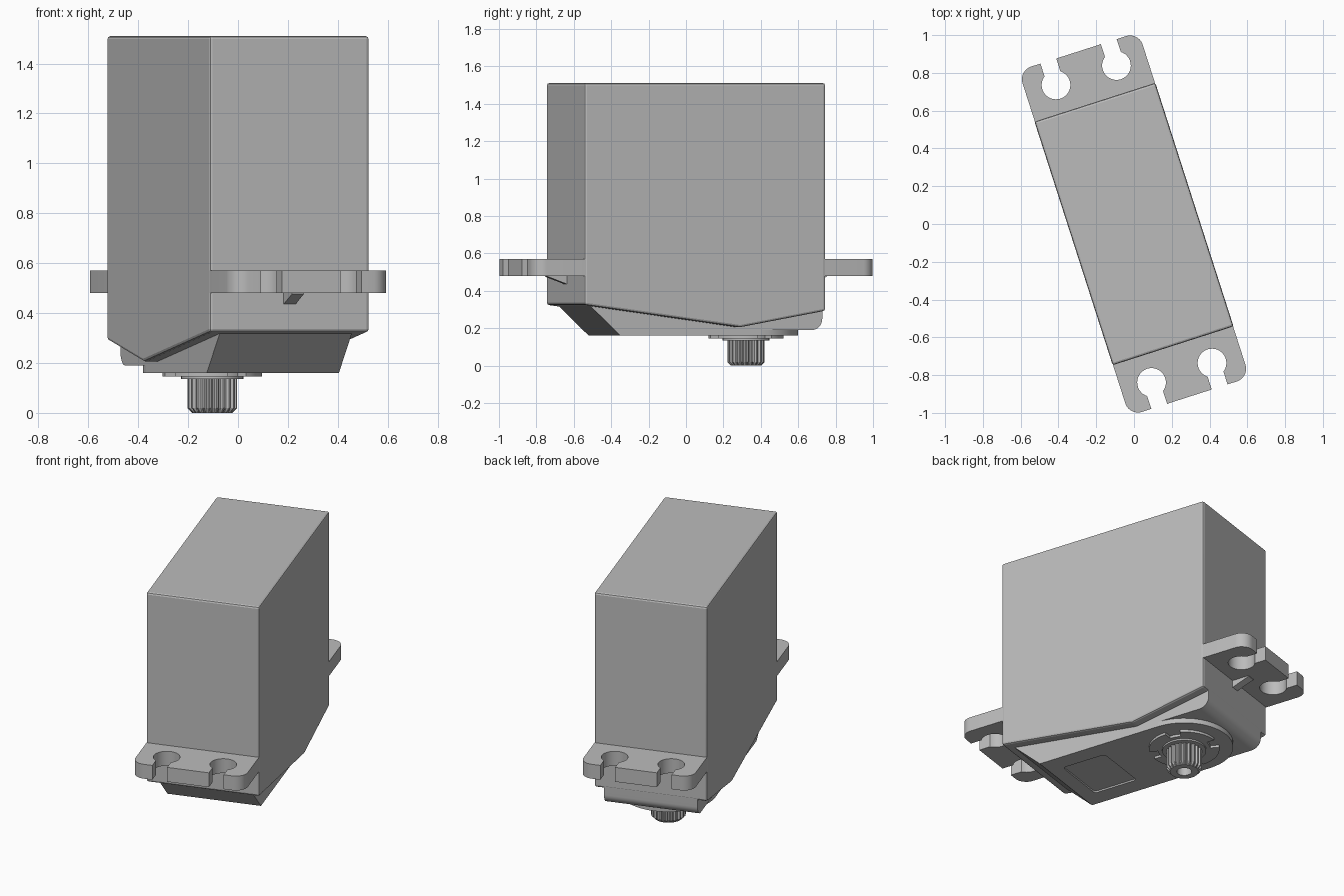
import bpy
import bmesh
from math import sin, cos, radians, pi, sqrt
from mathutils import Vector

if "Cube" in bpy.data.objects:
    bpy.data.objects.remove(bpy.data.objects["Cube"])

TURN = radians(17.8)      # the whole unit is turned about z
HALF_W, HALF_L = 0.336, 0.677

grey = bpy.data.materials.new("plain grey")
grey.use_nodes = True
GREY = (0.5, 0.5, 0.5, 1)
grey.diffuse_color = GREY
grey.node_tree.nodes["Principled BSDF"].inputs["Base Color"].default_value = GREY


def arc(cx, cy, r, start, end, steps=8):
    """Points on an arc, angles in degrees."""
    angles = [radians(start + (end - start) * i / steps) for i in range(steps + 1)]
    return [(cx + r * cos(a), cy + r * sin(a)) for a in angles]


def loft(name, rings, bevel=0.0):
    """Bridge equal-length rings of points and cap both ends."""
    bm = bmesh.new()
    loops = [[bm.verts.new(p) for p in ring] for ring in rings]
    n = len(loops[0])
    for a, b in zip(loops, loops[1:]):
        for i in range(n):
            j = (i + 1) % n
            bm.faces.new((a[i], a[j], b[j], b[i]))
    bm.faces.new(loops[0])
    bm.faces.new(loops[-1])
    bmesh.ops.recalc_face_normals(bm, faces=bm.faces)
    if bevel:
        bmesh.ops.bevel(bm, geom=list(bm.edges), offset=bevel, segments=2,
                        profile=0.5, affect='EDGES', clamp_overlap=True)
    mesh = bpy.data.meshes.new(name)
    bm.to_mesh(mesh)
    bm.free()
    mesh.materials.append(grey)
    ob = bpy.data.objects.new(name, mesh)
    bpy.context.collection.objects.link(ob)
    ob.rotation_euler.z = TURN
    parts.append(ob)
    return ob


def upright(name, outline, z0, z1, bevel=0.0):
    """Extrude an (x, y) outline along z."""
    return loft(name, [[(x, y, z) for x, y in outline] for z in (z0, z1)], bevel)


def sideways(name, profile, half_width, bevel=0.0):
    """Extrude a (y, z) profile symmetrically along x."""
    return loft(name, [[(x, y, z) for y, z in profile]
                       for x in (-half_width, half_width)], bevel)


parts = []

# Main case with a shallow V along its lower sides
sideways("main_case", [(-HALF_L, 1.51), (-HALF_L, 0.325), (0.197, 0.205),
                       (HALF_L, 0.293), (HALF_L, 1.51)], HALF_W, bevel=0.012)

# Narrower lower case: sloped front, rounded back
CASE_W, SHAFT_Y = 0.278, 0.337
back_curve = arc(0.616, 0.25, 0.06, 270, 360)
lower_case = sideways("lower_case",
                      [(-0.63, 0.4), (-0.63, 0.322), (-0.457, 0.16), (SHAFT_Y, 0.16),
                       (SHAFT_Y, 0.19)] + back_curve + [(0.676, 0.4)], CASE_W)
upright("round_boss", arc(0, SHAFT_Y, CASE_W, 0, 180, 24), 0.16, 0.2)

# Shallow label recess under the lower case
corner = 0.02
panel = []
for cx, cy, a in ((0.15, -0.11, 0), (-0.15, -0.11, 90),
                  (-0.15, -0.35, 180), (0.15, -0.35, 270)):
    panel += arc(cx, cy, corner, a, a + 90, 5)
cutter = upright("recess_cutter", panel, 0.1, 0.17)
cutter.hide_render = True
cut = lower_case.modifiers.new("recess", 'BOOLEAN')
cut.operation = 'DIFFERENCE'
cut.object = cutter
cut.solver = 'EXACT'
bpy.context.view_layer.objects.active = lower_case
bpy.ops.object.modifier_apply(modifier=cut.name)
parts.remove(cutter)
bpy.data.objects.remove(cutter)

# Mounting tabs: rounded corners, two open round holes each
END, TAB_W, R = 0.96, 0.334, 0.07
HOLE_X, HOLE_Y, HOLE_R, SLOT = 0.168, 0.827, 0.076, 0.044
mouth = 90 - 35.4
half = [(TAB_W, 0.62)] + arc(TAB_W - R, END - R, R, 0, 90)
half += [(HOLE_X + SLOT, END)]
half += arc(HOLE_X, HOLE_Y, HOLE_R, mouth, mouth - 289.2, 28)
half += [(HOLE_X - SLOT, END)]
tab = half + [(-x, y) for x, y in reversed(half)]
for label, s in (("back", 1), ("front", -1)):
    upright(label + "_mounting_tab", [(s * x, s * y) for x, y in tab], 0.48, 0.57)
    # Small gusset below each tab
    sideways(label + "_gusset", [(s * 0.66, 0.485), (s * 0.785, 0.485),
                                 (s * 0.785, 0.476), (s * 0.68, 0.437),
                                 (s * 0.66, 0.437)], 0.025)

# Notched collar around the output shaft
collar = []
for d in range(0, 360, 5):
    r = 0.15 if d % 90 < 25 else 0.2
    if d % 90 in (0, 25):
        collar += arc(0, SHAFT_Y, 0.35 - r, d, d, 1)[:1]
    collar += arc(0, SHAFT_Y, r, d, d, 1)[:1]
upright("shaft_collar", collar, 0.145, 0.17)
upright("shaft_seat", arc(0, SHAFT_Y, 0.125, 0, 350, 35), 0.135, 0.17)

# Toothed output shaft with a screw hole in its tip
TEETH = 22
spline = []
for i in range(TEETH * 4):
    a = 2 * pi * i / (TEETH * 4)
    spline.append((a, 0.1 if i % 4 < 2 else 0.088))


def spline_ring(z, scale=1.0, fixed=None):
    return [((fixed or r * scale) * cos(a), SHAFT_Y + (fixed or r * scale) * sin(a), z)
            for a, r in spline]


loft("output_shaft", [spline_ring(0.16), spline_ring(0.02), spline_ring(0, fixed=0.08),
                      spline_ring(0, fixed=0.042), spline_ring(0.08, fixed=0.042)])

# Smooth the curved walls, keep the corners sharp
bpy.ops.object.select_all(action='DESELECT')
for ob in parts:
    ob.select_set(True)
bpy.context.view_layer.objects.active = parts[0]
bpy.ops.object.shade_smooth_by_angle(angle=radians(18))
